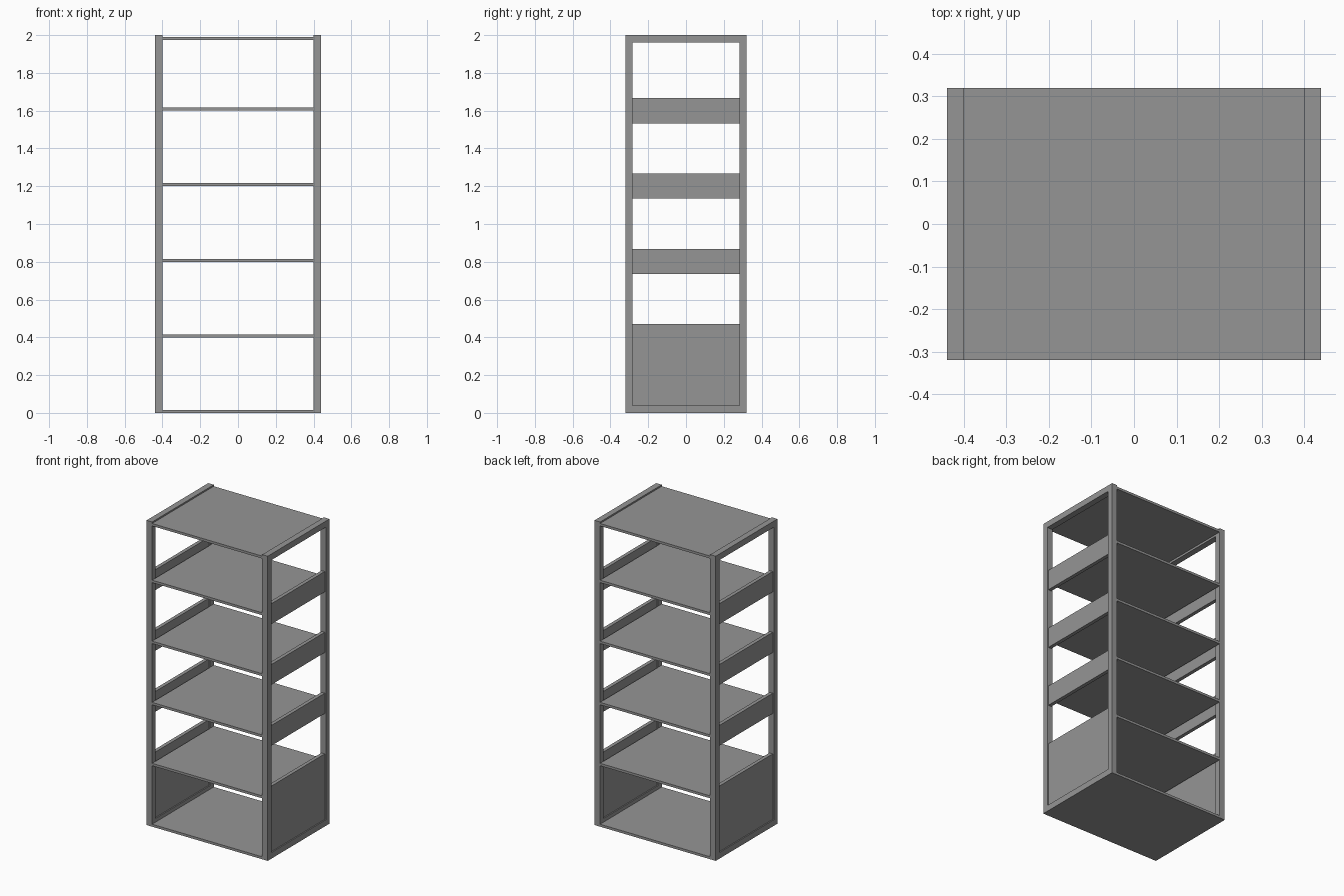
import bpy

if "Cube" in bpy.data.objects:
    bpy.data.objects.remove(bpy.data.objects["Cube"])

W, D, H = 0.44, 0.32, 2.0   # half width, half depth, height
T = 0.04                    # frame thickness in x
B = 0.037                   # upright bar width
R = 0.04                    # top and bottom bar height

grey = bpy.data.materials.new("dark_grey")
grey.diffuse_color = (0.3, 0.3, 0.3, 1)
grey.use_nodes = True
grey.node_tree.nodes["Principled BSDF"].inputs["Base Color"].default_value = grey.diffuse_color


def add(name, verts, faces):
    mesh = bpy.data.meshes.new(name)
    mesh.from_pydata(verts, [], faces)
    mesh.materials.append(grey)
    obj = bpy.data.objects.new(name, mesh)
    bpy.context.collection.objects.link(obj)


def box(name, x, y, z):
    """Box from (min, max) pairs on each axis."""
    verts = [(i, j, k) for i in x for j in y for k in z]
    add(name, verts, [(0, 1, 3, 2), (4, 6, 7, 5), (0, 4, 5, 1),
                      (2, 3, 7, 6), (0, 2, 6, 4), (1, 5, 7, 3)])


def side_frame(name, x0, x1):
    """Rectangular ring standing in the YZ plane."""
    outer = [(-D, 0), (D, 0), (D, H), (-D, H)]
    inner = [(-D + B, R), (D - B, R), (D - B, H - R), (-D + B, H - R)]
    verts = [(x, y, z) for x in (x0, x1) for y, z in outer + inner]
    faces = []
    for i in range(4):
        j = (i + 1) % 4
        faces += [(i, i + 4, j + 4, j), (i + 8, j + 8, j + 12, i + 12),
                  (i, j, j + 8, i + 8), (i + 4, i + 12, j + 12, j + 4)]
    add(name, verts, faces)


# Side frames with their slightly recessed infill panels
panels = [(R, 0.47), (0.735, 0.868), (1.135, 1.268), (1.533, 1.667)]
for side, s in (("left", -1), ("right", 1)):
    side_frame(f"{side}_frame", *sorted((s * (W - T), s * W)))
    for n, z in enumerate(panels):
        kind = "lower_panel" if n == 0 else f"side_rail_{n}"
        box(f"{side}_{kind}", sorted((s * 0.408, s * 0.432)),
            (-D + B, D - B), z)

# Shelves between the frames, bottom to top
for n, z in enumerate((0.0, 0.4, 0.8, 1.202, 1.602, 1.974)):
    box(f"shelf_{n + 1}", (-W + T, W - T), (-D, D), (z, z + 0.016))
